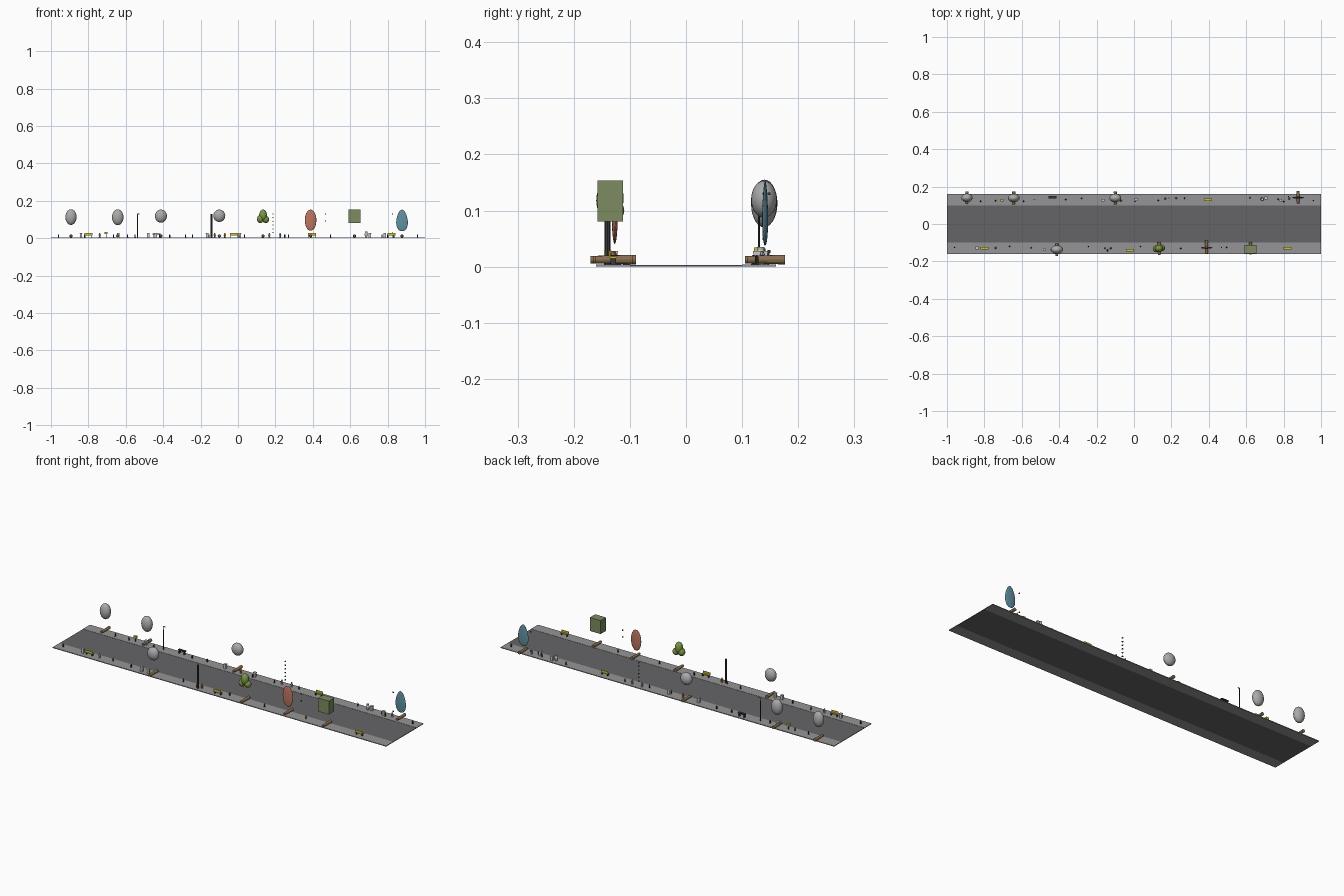
import bpy, bmesh, math
from mathutils import Vector, Matrix

if "Cube" in bpy.data.objects:
    bpy.data.objects.remove(bpy.data.objects["Cube"])

TOP = 0.004
MATS = {}
COL = {"asphalt": (.13, .13, .14), "pavement": (.3, .3, .31), "bark": (.25, .16, .08),
       "leaf": (.2, .3, .06), "hedge": (.2, .26, .12), "red": (.5, .18, .12),
       "blue": (.12, .28, .36), "yellow": (.6, .55, .03), "black": (.04, .04, .045),
       "orange": (.6, .2, .05), "green": (.05, .35, .15), "pale": (.6, .6, .6), "stone": (.4, .4, .4)}


def finish(name, bm, col, smooth=False):
    me = bpy.data.meshes.new(name)
    bm.to_mesh(me)
    bm.free()
    ob = bpy.data.objects.new(name, me)
    bpy.context.collection.objects.link(ob)
    if col not in MATS:
        MATS[col] = bpy.data.materials.new(col)
        MATS[col].diffuse_color = (*COL[col], 1)
    me.materials.append(MATS[col])
    for p in me.polygons:
        p.use_smooth = smooth
    return ob


def add_box(bm, c, s):
    bmesh.ops.create_cube(bm, size=1, matrix=Matrix.Translation(c) @ Matrix.Diagonal((*s, 1)))


def boxes(name, col, parts):
    bm = bmesh.new()
    for c, s in parts:
        add_box(bm, c, s)
    return finish(name, bm, col)


def lathe(name, col, x, y, profile, n=12, flat=1.0):
    """Revolve (radius, z) points about a vertical axis; flat squashes depth."""
    bm = bmesh.new()
    rings = [[bm.verts.new((x + r * math.cos(2 * math.pi * i / n),
                            y + flat * r * math.sin(2 * math.pi * i / n), z)) for i in range(n)]
             for r, z in profile]
    for a, b in zip(rings, rings[1:]):
        for i in range(n):
            bm.faces.new((a[i], a[(i + 1) % n], b[(i + 1) % n], b[i]))
    bm.faces.new(rings[0][::-1])
    bm.faces.new(rings[-1])
    return finish(name, bm, col, False)


def ellipsoids(name, col, parts):
    bm = bmesh.new()
    for c, r in parts:
        bmesh.ops.create_uvsphere(bm, u_segments=24, v_segments=14, radius=1,
                                  matrix=Matrix.Translation(c) @ Matrix.Diagonal((*r, 1)))
    return finish(name, bm, col, True)


# Road and the two raised pavements
boxes("road", "asphalt", [((0, 0, .0015), (2, .2, .003))])
for s, nm in ((-1, "front"), (1, "back")):
    boxes(nm + "_pavement", "pavement", [((0, s * .13, TOP / 2), (2, .06, TOP))])

# Tree trunks lying across the pavement
TREES = [(-.893, .14), (-.643, .139), (-.412, -.137), (-.1, .139),
         (.134, -.131), (.388, -.123), (.623, -.129), (.877, .143)]
for x, y in TREES:
    bm = bmesh.new()
    bmesh.ops.create_cone(bm, cap_ends=True, segments=12, radius1=.0085, radius2=.0065, depth=.067,
                          matrix=Matrix.Translation((x, y, .0125)) @ Matrix.Rotation(math.pi / 2, 4, 'X'))
    finish("tree_trunk", bm, "bark")

# Grey rounded crowns
for (x, y), z, rx, rz in zip(TREES[:4], (.113, .112, .118, .12), (.03, .031, .032, .032),
                             (.042, .042, .035, .033)):
    ellipsoids("round_crown", "stone", [((x, y, z), (rx, .023, rz))])
# Green lobed crown
ellipsoids("lobed_crown", "leaf", [((.134, -.131, .122), (.021, .02, .031)),
                                   ((.119, -.133, .102), (.018, .018, .021)),
                                   ((.148, -.128, .1), (.018, .018, .019))])
# Thin red crown, box crown and thin blue egg crown
ellipsoids("red_crown", "red", [((.388, -.127, .0965), (.031, .0055, .0565))])
boxes("box_crown", "hedge", [((.623, -.135, .117), (.064, .045, .073))])
egg = []
for i in range(17):
    t = math.pi * (.03 + .94 * i / 16)
    egg.append((.0305 * math.sin(t) * (1 + .22 * math.cos(t)), .095 - .058 * math.cos(t)))
lathe("egg_crown", "blue", .877, .141, egg, 24, .17)

# Benches: seat, back and legs
for x, y in ((-.8, -.128), (-.022, -.139), (.395, .128), (.82, -.13)):
    s = 1 if y > 0 else -1
    boxes("bench", "yellow", [((x, y, .0165), (.042, .012, .003)),
                              ((x, y + s * .006, .022), (.042, .003, .013))])
    boxes("bench_legs", "black", [((x + d, y, .0095), (.003, .01, .011)) for d in (-.017, .017)])
boxes("grey_bench", "black", [((-.435, .142, .022), (.042, .013, .006)),
                              ((-.45, .142, .012), (.004, .011, .016)),
                              ((-.42, .142, .012), (.004, .011, .016))])

# Posts: thick dark column and slim lamp post with a short arm
lathe("dark_column", "black", -.142, -.14, [(.006, TOP), (.0055, .13)], 10)
lathe("lamp_post", "black", -.537, .13, [(.0022, TOP), (.0018, .13)], 8)
boxes("lamp_arm", "stone", [((-.533, .13, .1295), (.012, .004, .003))])

# Floating signal dots
for i in range(6):
    boxes("signal_dot", "green" if i % 2 else "black", [((.187, .139, .03 + .02 * i), (.005, .006, .005))])
for x, y, z in ((.468, -.125, .13), (.468, -.125, .093), (.826, .148, .13), (.826, .148, .027)):
    boxes("sign_dot", "black", [((x, y, z), (.005, .006, .005))])

# Yellow post box
boxes("small_yellow_box", "yellow", [((-.705, .128, .028), (.015, .013, .013))])
boxes("small_box_stand", "black", [((-.705, .128, .013), (.004, .004, .018))])

# Pale bins with lids
for x, y in ((-.84, -.128), (-.64, .128), (-.48, -.138), (-.44, -.138), (-.165, .126), (.01, .13), (.705, .139), (.785, .126)):
    boxes("bin", "pale", [((x, y, .014), (.012, .012, .02)), ((x, y, .026), (.015, .014, .004))])

# Vase planter
lathe("planter", "pale", .685, .133, [(.004, TOP), (.007, .012), (.009, .022), (.006, .03), (.007, .035)])

# Bollards
BOLLARDS = [(-.96, -.126), (-.665, -.12), (-.55, -.128), (-.243, -.12), (-.155, -.13), (.035, -.12),
            (.25, -.13), (.495, -.125), (-.82, .122), (-.74, .124), (-.59, .122), (-.365, .13),
            (-.28, .137), (.005, .12), (.13, .126), (.27, .137), (.62, .141), (.77, .133), (.80, .12), (.96, .126)]
for x, y in BOLLARDS:
    lathe("bollard", "black", x, y, [(.004, TOP), (.003, .007), (.003, .018), (.0015, .021)], 8)

# Hydrants: body with cross spout
for x, y, c in ((-.125, -.13, "orange"), (-.07, .125, "orange"), (.168, .136, "stone"), (.225, .138, "stone"),
                (.83, .136, "stone"), (-.74, -.128, "stone")):
    lathe("hydrant", c, x, y, [(.0055, TOP), (.004, .007), (.004, .02), (.005, .021), (.002, .028)], 8)
    boxes("hydrant_spout", c, [((x, y, .016), (.013, .004, .004))])

for m in bpy.data.materials:
    if m.users and not m.is_grease_pencil:
        m.use_nodes = True
        m.node_tree.nodes["Principled BSDF"].inputs["Base Color"].default_value = m.diffuse_color
